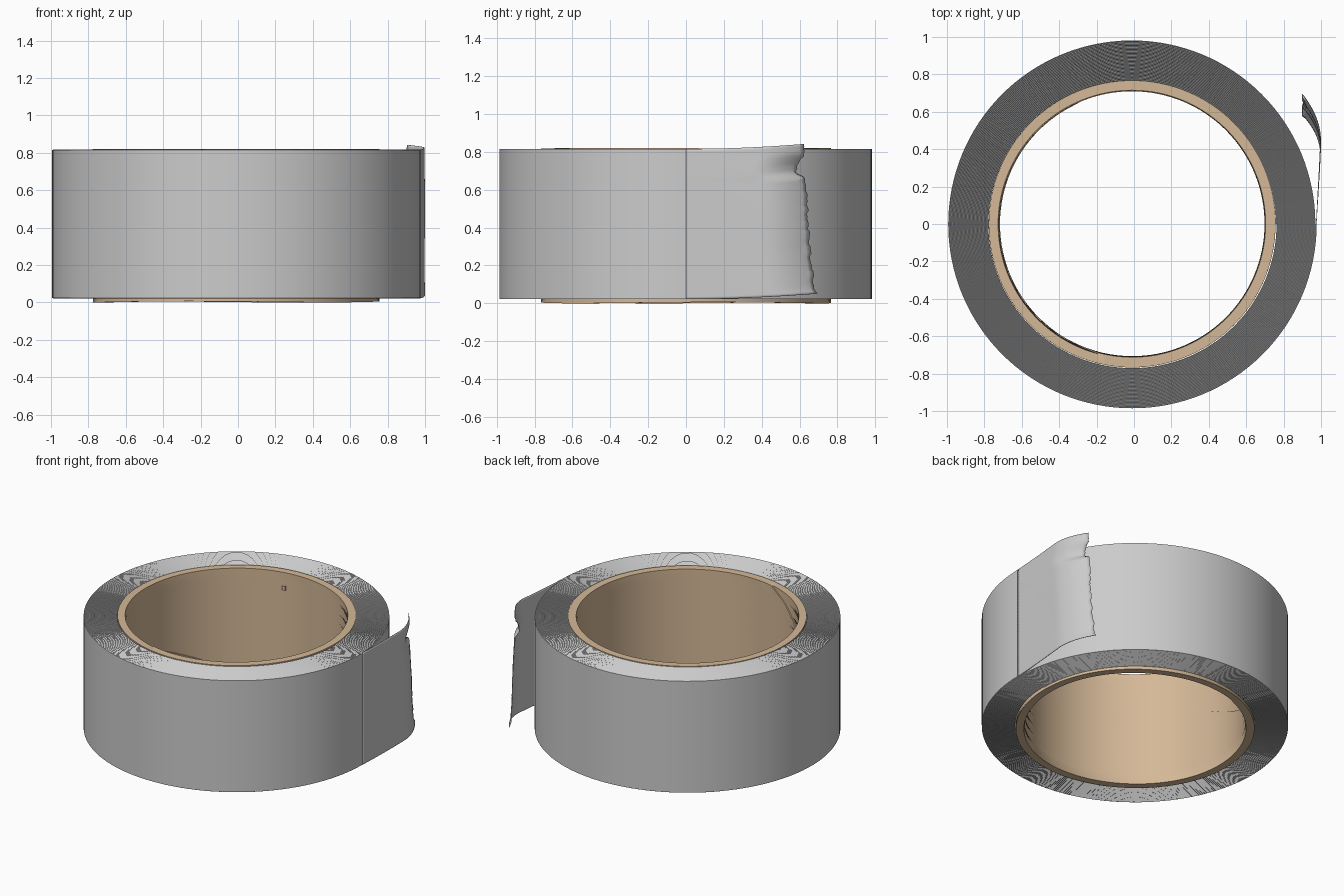
import bpy, math, random
from math import sin, cos, pi

if "Cube" in bpy.data.objects:
    bpy.data.objects.remove(bpy.data.objects["Cube"])

random.seed(4)
CX = -0.01                      # roll centre, so the loose end fits inside the width
CORE_IN, CORE_OUT = 0.712, 0.767
ROLL_OUT = 0.987
Z0, Z1 = 0.022, 0.816           # bottom and top edge of the tape


def make(name, verts, faces, mat=None):
    me = bpy.data.meshes.new(name)
    me.from_pydata(verts, [], faces)
    ob = bpy.data.objects.new(name, me)
    bpy.context.collection.objects.link(ob)
    if mat:
        me.materials.append(mat)
    bpy.ops.object.select_all(action='DESELECT')
    ob.select_set(True)
    bpy.context.view_layer.objects.active = ob
    bpy.ops.object.shade_smooth_by_angle(angle=math.radians(30))
    return ob


def sweep_faces(rings, n, closed):
    """Quads joining successive closed sections of n points."""
    faces = []
    for i in range(rings if closed else rings - 1):
        a, b = i * n, ((i + 1) % rings) * n
        for k in range(n):
            m = (k + 1) % n
            faces.append((a + k, b + k, b + m, a + m))
    if not closed:
        faces.append(tuple(range(n)))
        faces.append(tuple(reversed(range((rings - 1) * n, rings * n))))
    return faces


# Cardboard core, its inner ply ending in a slanted overlapping seam
card = bpy.data.materials.new("cardboard")
card.diffuse_color = (0.66, 0.48, 0.31, 1)
card.use_nodes = True
card.node_tree.nodes["Principled BSDF"].inputs["Base Color"].default_value = card.diffuse_color
SEG, ROWS = 128, 12
verts = []
for i in range(SEG + 1):
    a = i / SEG
    base = math.radians(111) + 2 * pi * a
    if i == SEG:
        base -= 0.004
    wob = 0.003 * (1 + sin(3 * base + 1))

    def pt(r, t):
        z = wob + (0.820 - 0.3 * wob - wob) * t
        th = base + math.radians(145) * t
        return (CX + r * cos(th), r * sin(th), z)

    r_in = CORE_IN + 0.006 * a
    verts += [pt(r_in, j / ROWS) for j in range(ROWS + 1)]
    verts += [pt(CORE_OUT, 1 - j / ROWS) for j in range(ROWS + 1)]
make("cardboard_core", verts, sweep_faces(SEG + 1, 2 * ROWS + 2, True), card)

# Wound tape: one bevelled layer section swept along a spiral
TURNS, SEG = 30, 128
pitch = (ROLL_OUT - CORE_OUT + 0.002) / (TURNS + 1)
groove = 0.004
section = [(0, Z0 + groove), (pitch / 2, Z0), (pitch, Z0 + groove / 2),
           (pitch, Z1 - groove / 2), (pitch / 2, Z1), (0, Z1 - groove)]
verts = []
for i in range(TURNS * SEG + 1):
    th = 2 * pi * i / SEG
    r = CORE_OUT - 0.002 + pitch * i / SEG
    verts += [(CX + (r + dr) * cos(th), (r + dr) * sin(th), z) for dr, z in section]
make("wound_tape", verts, sweep_faces(TURNS * SEG + 1, 6, False))

# Loose tape end: curls away from the roll and finishes in a torn edge
TEAR = [(0, 0.695), (0.04, 0.68), (0.3, 0.655), (0.6, 0.64), (0.77, 0.632),
        (0.81, 0.585), (0.86, 0.59), (0.94, 0.63), (1, 0.622)]


def tear_y(v):
    for (a, ya), (b, yb) in zip(TEAR, TEAR[1:]):
        if v <= b:
            return ya + (yb - ya) * (v - a) / (b - a)
    return TEAR[-1][1]


NU, NV = 28, 60
verts = []
for j in range(NV + 1):
    v = j / NV
    end = tear_y(v)
    jag = random.uniform(-0.008, 0.006) if 0 < j < NV else 0
    for i in range(NU + 1):
        s = i / NU
        x = 0.976 + 0.036 * s - 0.75 * max(0, s - 0.62) ** 2
        x += 0.003 * s * s * sin(9 * v + 4 * s)
        y = end * s + (jag if i == NU else 0)
        z = Z0 + 0.03 * s * s + (Z1 - Z0 - 0.004 * s * s) * v
        verts.append((x, y, z))
w = NU + 1
faces = [(j * w + i, j * w + i + 1, (j + 1) * w + i + 1, (j + 1) * w + i)
         for j in range(NV) for i in range(NU)]
tail = make("loose_tape_end", verts, faces)
mod = tail.modifiers.new("thickness", 'SOLIDIFY')
mod.thickness = 0.003

# Small paper curl on the inside of the core
verts = []
for k in range(9):
    t = k / 8
    x = -0.13 + 0.015 * cos(pi * 1.4 * t)
    y = 0.702 - 0.012 * sin(pi * 1.4 * t)
    verts += [(x, y, 0.70), (x, y, 0.73)]
make("paper_curl", verts, [(2 * k, 2 * k + 2, 2 * k + 3, 2 * k + 1) for k in range(8)], card)
